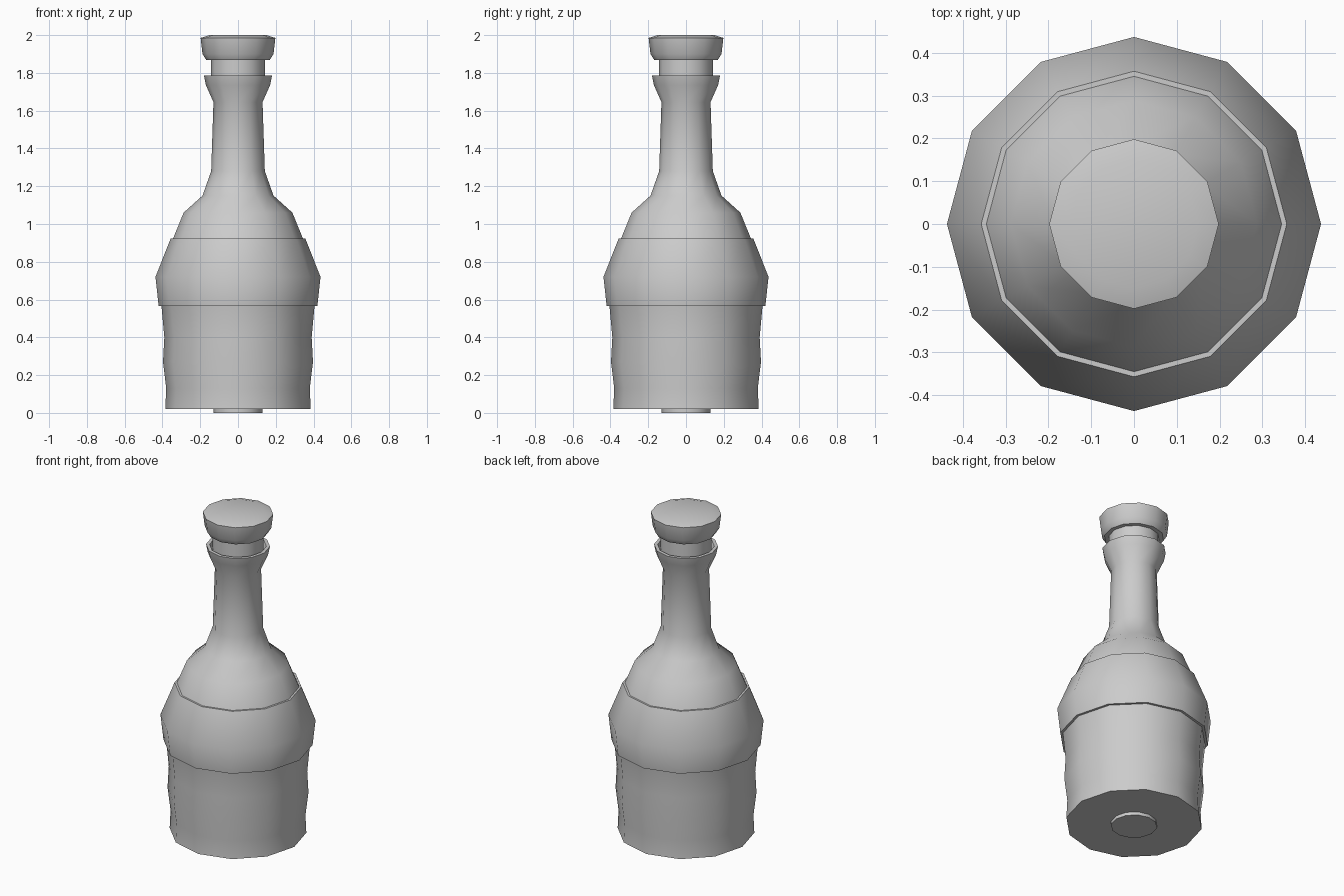
import bpy, bmesh
from math import sin, cos, pi, radians

if "Cube" in bpy.data.objects:
    bpy.data.objects.remove(bpy.data.objects["Cube"])

SIDES = 12


def lathe(name, profile, closed=False):
    """Revolve (radius, height) points about z; cap both ends unless closed."""
    bm = bmesh.new()
    rings = [[bm.verts.new((r * cos(2 * pi * i / SIDES), r * sin(2 * pi * i / SIDES), z))
              for i in range(SIDES)] for r, z in profile]
    pairs = list(zip(rings, rings[1:]))
    if closed:
        pairs.append((rings[-1], rings[0]))
    for a, b in pairs:
        for i in range(SIDES):
            j = (i + 1) % SIDES
            bm.faces.new((a[i], a[j], b[j], b[i]))
    if not closed:
        bm.faces.new(rings[0][::-1])
        bm.faces.new(rings[-1])
    bmesh.ops.recalc_face_normals(bm, faces=bm.faces)
    mesh = bpy.data.meshes.new(name)
    bm.to_mesh(mesh)
    bm.free()
    obj = bpy.data.objects.new(name, mesh)
    bpy.context.collection.objects.link(obj)
    bpy.ops.object.select_all(action='DESELECT')
    obj.select_set(True)
    bpy.context.view_layer.objects.active = obj
    bpy.ops.object.shade_smooth_by_angle(angle=radians(50))
    return obj


# Bottle: body, shoulder, neck, flared lip and shallow mouth
lathe("bottle", [
    (0.385, 0.02), (0.38, 0.13), (0.397, 0.27), (0.39, 0.40), (0.405, 0.565),
    (0.425, 0.72), (0.345, 0.92), (0.288, 1.06), (0.188, 1.15), (0.142, 1.28),
    (0.13, 1.645), (0.17, 1.735), (0.18, 1.785), (0.16, 1.785), (0.142, 1.73),
])

# Raised label wrapped around the widest part
lathe("label_band", [
    (0.405, 0.565), (0.42, 0.565), (0.437, 0.72), (0.357, 0.922),
    (0.345, 0.922), (0.425, 0.72),
], closed=True)

# Stopper: plug and rounded cap
lathe("stopper", [
    (0.143, 1.73), (0.143, 1.868), (0.168, 1.868), (0.188, 1.90),
    (0.198, 1.985), (0.15, 2.0),
])

# Small disc under the base
lathe("base_disc", [(0.13, 0.0), (0.13, 0.02)])
